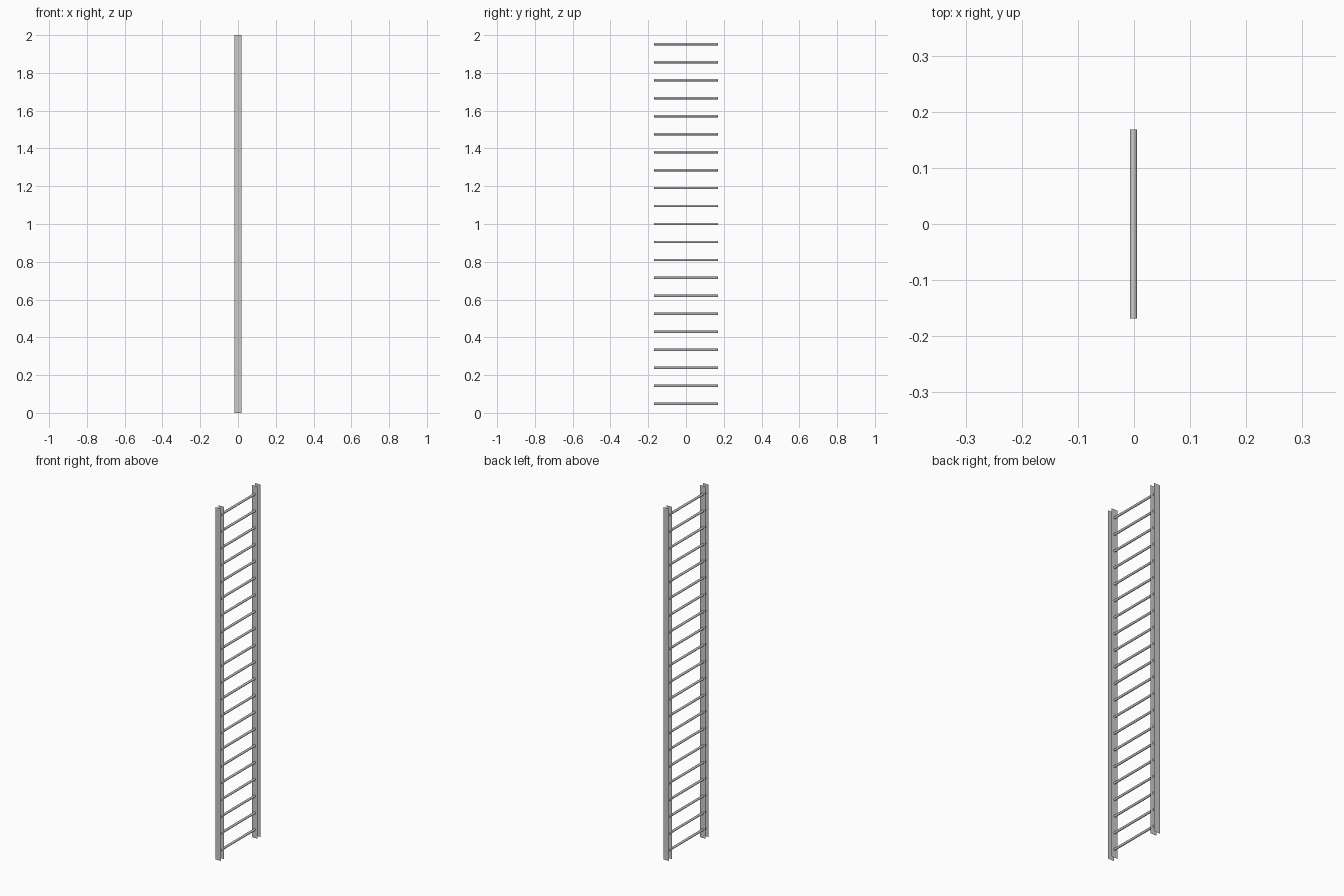
import bpy, math

if "Cube" in bpy.data.objects:
    bpy.data.objects.remove(bpy.data.objects["Cube"])

H = 2.0          # ladder height
N = 21           # number of rungs
STEP = H / N
HALF_W = 0.018   # half width of a rail strip
OUT, INN = 0.178, 0.151


def strip(name, y):
    """Flat, thickness-free vertical strip facing front and back."""
    mesh = bpy.data.meshes.new(name)
    mesh.from_pydata([(-HALF_W, y, 0), (HALF_W, y, 0), (HALF_W, y, H), (-HALF_W, y, H)],
                     [], [(0, 1, 2, 3)] if y < 0 else [(3, 2, 1, 0)])
    obj = bpy.data.objects.new(name, mesh)
    bpy.context.collection.objects.link(obj)


# side rails: an outer and an inner strip at each end
for side, s in (("front", -1), ("back", 1)):
    strip(side + "_rail_outer", s * OUT)
    strip(side + "_rail_inner", s * INN)

# rungs: thin rods whose ends sit between the paired strips
for i in range(N):
    bpy.ops.mesh.primitive_cylinder_add(
        vertices=16, radius=0.0065, depth=0.337, end_fill_type='NGON',
        location=(-0.001, 0, (i + 0.5) * STEP), rotation=(math.pi / 2, 0, 0))
    rung = bpy.context.object
    rung.name = f"rung_{i + 1}"
    bpy.ops.object.shade_smooth_by_angle(angle=math.radians(50))
